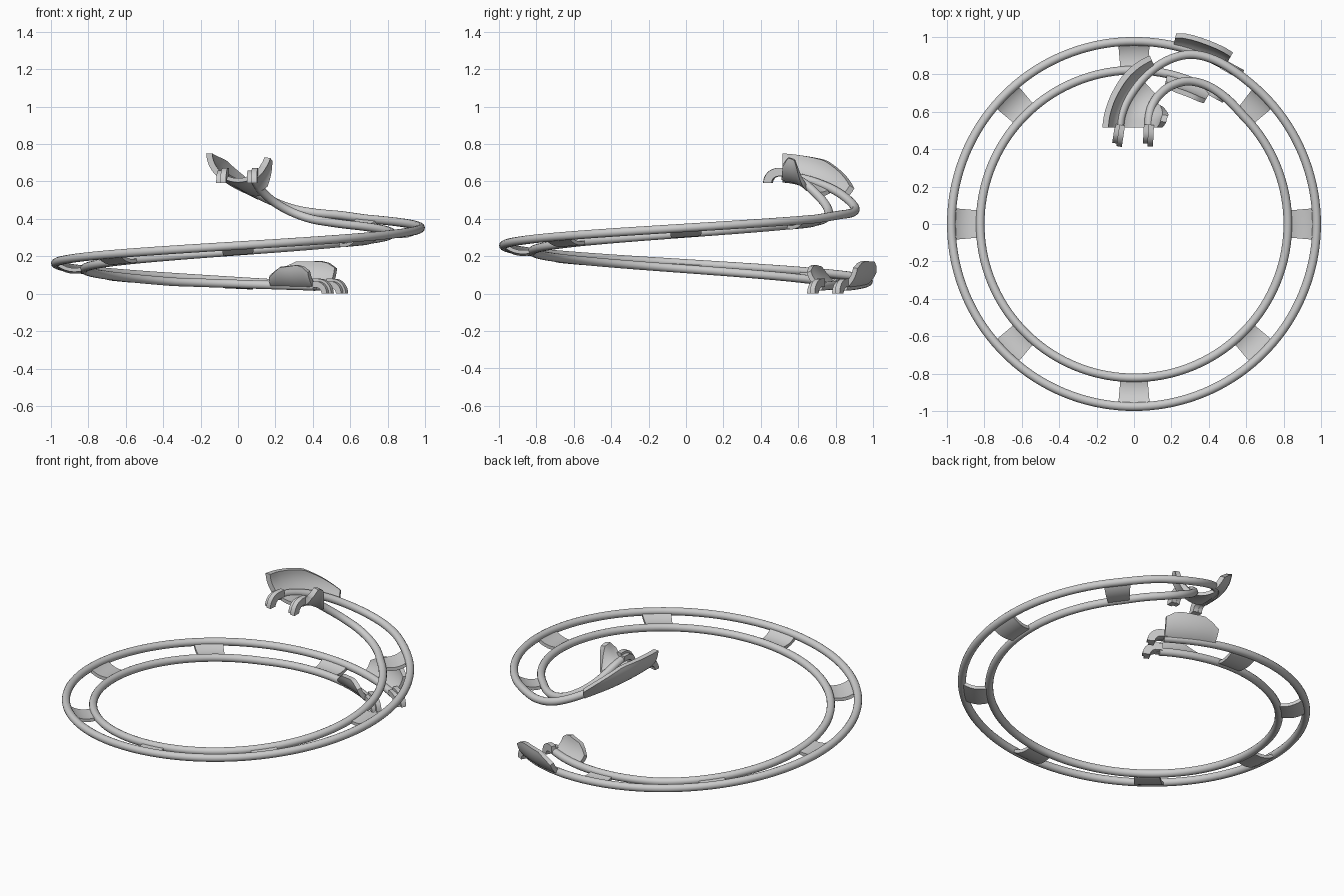
import bpy, bmesh
from math import sin, cos, radians, pi
from mathutils import Vector as V

if "Cube" in bpy.data.objects:
    bpy.data.objects.remove(bpy.data.objects["Cube"])

STEP, A0, A1 = 2.5, 60, 405      # helix angles in degrees
N = int((A1 - A0) / STEP)        # index of the last helix sample


def helix(rad, drop):
    pts = []
    for k in range(N + 1):
        a = A0 + k * STEP
        bank = drop * min(1, max(0, (a - 65) / 50))
        z = max(0.352 + 0.095 * (a - 360) / 90, 0.038 + 0.0006 * (a - 60)) - bank
        pts.append(V((rad * cos(radians(a)), rad * sin(radians(a)), max(z, 0.034))))
    return pts


def extend(pts, keys, n=6):
    # smooth spline from the helix through the key points
    k = [pts[-5], pts[-1]] + [V(p) for p in keys]
    k.append(2 * k[-1] - k[-2])
    for i in range(1, len(k) - 2):
        p0, p1, p2, p3 = k[i - 1:i + 3]
        for j in range(1, n + 1):
            t = j / n
            pts.append(0.5 * (2 * p1 + (p2 - p0) * t + (2 * p0 - 5 * p1 + 4 * p2 - p3) * t * t
                              + (3 * p1 - p0 - 3 * p2 + p3) * t ** 3))
    return pts


OUT = extend(helix(0.976, 0), [
    (.54, .815, .42), (.41, .885, .432), (.29, .905, .455), (.17, .87, .50),
    (.06, .79, .555), (-.025, .68, .60), (-.065, .59, .622), (-.078, .515, .63)])
INN = extend(helix(0.822, 0.03), [
    (.49, .675, .382), (.39, .74, .40), (.29, .763, .435), (.20, .74, .485),
    (.135, .69, .54), (.098, .635, .588), (.082, .58, .617), (.078, .515, .63)])
LAST = len(OUT) - 1


def finish(bm, name):
    bmesh.ops.recalc_face_normals(bm, faces=bm.faces)
    me = bpy.data.meshes.new(name)
    bm.to_mesh(me)
    bm.free()
    ob = bpy.data.objects.new(name, me)
    bpy.context.collection.objects.link(ob)
    bpy.context.view_layer.objects.active = ob
    ob.select_set(True)
    bpy.ops.object.shade_smooth_by_angle(angle=radians(35))
    ob.select_set(False)


def loft(name, rings):
    # closed solid skinned through equal rings of points
    bm = bmesh.new()
    vs = [[bm.verts.new(p) for p in r] for r in rings]
    n = len(vs[0])
    for a, b in zip(vs, vs[1:]):
        for i in range(n):
            bm.faces.new((a[i], a[(i + 1) % n], b[(i + 1) % n], b[i]))
    bm.faces.new(vs[0])
    bm.faces.new(vs[-1][::-1])
    finish(bm, name)


def frame(i):
    mid = (OUT[i] + INN[i]) / 2
    side = (OUT[i] - INN[i]).normalized()
    z = V((0, 0, 1))
    return mid, side, (z - side * z.dot(side)).normalized()


def rail(name, pts, r=0.023, n=14):
    rings = []
    for i, p in enumerate(pts):
        t = (pts[min(i + 1, LAST)] - pts[max(i - 1, 0)]).normalized()
        s = t.cross(V((0, 0, 1))).normalized()
        u = s.cross(t)
        rings.append([p + r * (cos(2 * pi * k / n) * s + sin(2 * pi * k / n) * u) for k in range(n)])
    loft(name, rings)


def trough(name, first, last, lo, hi, r0, r1, seg=8):
    # part of a round gutter around the ball path; lo/hi give the arc limits along it
    rings = []
    for i in range(first, last + 1):
        f = (i - first) / (last - first)
        mid, side, up = frame(i)
        c = mid + up * 0.125
        arc = [radians(lo(f) + (hi(f) - lo(f)) * k / seg) for k in range(seg + 1)]
        pt = lambda a, r: c + side * (r * sin(a)) - up * (r * cos(a))
        rings.append([pt(a, r1) for a in arc] + [pt(a, r0) for a in reversed(arc)])
    loft(name, rings)


def hook(name, p, d, n=8):
    # quarter-round hanger in two steps, with a short neck to the rail end
    d = V((d.x, d.y, 0)).normalized()
    s = d.cross(V((0, 0, 1)))
    c = p + d * 0.02
    c.z = p.z - 0.038
    for tag, w0, w1, r0, r1 in (("wide", -.028, .002, .036, .08), ("narrow", .002, .026, .034, .066)):
        rings = []
        for k in range(-2, n + 1):
            a = max(k, 0) / n * pi / 2
            back = d * (0.018 * min(k, 0))
            ax = lambda r: c + back + d * (r * sin(a)) + V((0, 0, r * cos(a)))
            rings.append([ax(r0) + s * w0, ax(r1) + s * w0, ax(r1) + s * w1, ax(r0) + s * w1])
        loft(name + "_" + tag, rings)


def ramp(f, keys):
    for (a, u), (b, v) in zip(keys, keys[1:]):
        if f <= b:
            return u + (v - u) * (f - a) / (b - a)
    return keys[-1][1]


# rails
rail("outer_rail", OUT)
rail("inner_rail", INN)

# cross ties every 45 degrees
for n, a in enumerate(range(90, 406, 45)):
    i = int((a - A0) / STEP)
    trough(f"cross_tie_{n}", i - 2, i + 2, lambda f: -30, lambda f: 30, .138, .158)

# lower guide walls
tall = lambda f: ramp(f, [(0, 80), (.2, 94), (.75, 88), (1, 66)])
trough("lower_outer_wall", 0, 7, lambda f: 27, tall, .135, .162)
trough("lower_inner_wall", 0, 7, lambda f: -27, lambda f: -tall(f) + 8, .135, .162)

# upper guide walls and floor
trough("upper_outer_wall", LAST - 21, LAST, lambda f: 27,
       lambda f: ramp(f, [(0, 55), (.35, 86), (1, 88)]), .138, .17)
trough("upper_inner_wall", LAST - 14, LAST, lambda f: -27,
       lambda f: -ramp(f, [(0, 45), (.5, 82), (.8, 82), (1, 62)]), .138, .17)
trough("upper_floor", LAST - 17, LAST, lambda f: -30, lambda f: 30, .138, .16)

# end hangers
for tag, pts in (("outer", OUT), ("inner", INN)):
    hook("lower_" + tag + "_hook", pts[0], pts[0] - pts[1])
    hook("upper_" + tag + "_hook", pts[-1], pts[-1] - pts[-2])
